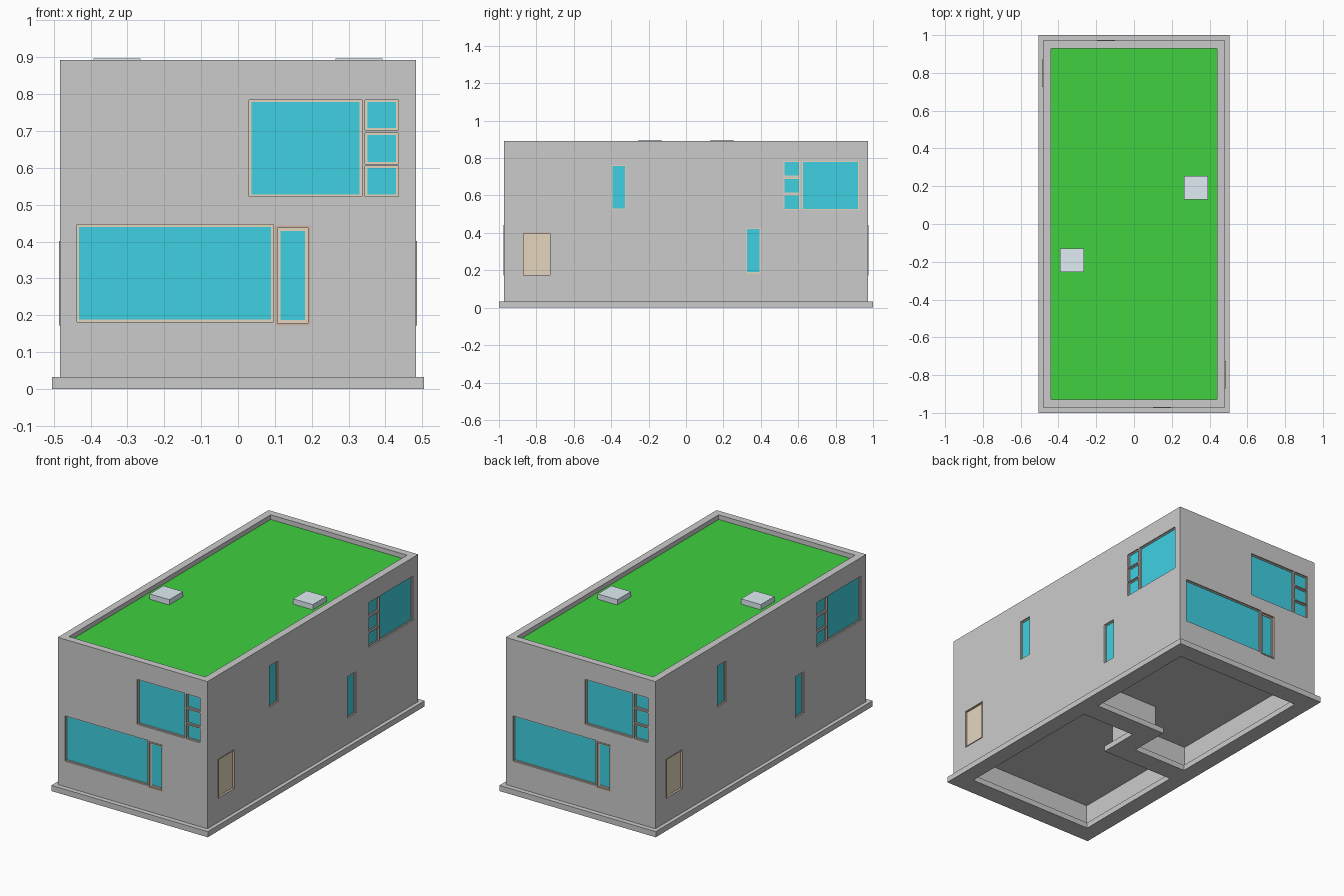
import bpy, bmesh

if "Cube" in bpy.data.objects:
    bpy.data.objects.remove(bpy.data.objects["Cube"])

HX, HY = 0.483, 0.972           # outer wall half sizes
BASE, FLOOR, ROOF, TOP = 0.033, 0.17, 0.865, 0.892
NICHE = 0.02                    # depth of the window recesses


def material(name, rgb):
    m = bpy.data.materials.new(name)
    m.diffuse_color = (*rgb, 1)
    m.use_nodes = True
    m.node_tree.nodes["Principled BSDF"].inputs["Base Color"].default_value = m.diffuse_color
    return m


GLASS = material("glass", (0.05, 0.63, 0.76))
WOOD = material("wood", (0.78, 0.67, 0.52))
TRIM = material("dark_wood", (0.62, 0.47, 0.38))
GRASS = material("grass", (0.05, 0.64, 0.05))
SKY = material("skylight", (0.74, 0.85, 0.9))


def prisms(name, items, mat=None):
    """One object from (outline, z0, z1) prisms."""
    bm = bmesh.new()
    for pts, z0, z1 in items:
        lo = [bm.verts.new((x, y, z0)) for x, y in pts]
        hi = [bm.verts.new((x, y, z1)) for x, y in pts]
        bm.faces.new(lo)
        bm.faces.new(hi)
        for i in range(len(pts)):
            j = (i + 1) % len(pts)
            bm.faces.new((lo[i], lo[j], hi[j], hi[i]))
    bmesh.ops.recalc_face_normals(bm, faces=bm.faces)
    me = bpy.data.meshes.new(name)
    bm.to_mesh(me)
    bm.free()
    if mat:
        me.materials.append(mat)
    ob = bpy.data.objects.new(name, me)
    bpy.context.collection.objects.link(ob)
    return ob


def rect(x0, x1, y0, y1):
    return [(x0, y0), (x1, y0), (x1, y1), (x0, y1)]


def turned(pts):
    return [(-x, -y) for x, y in pts]


def both(items):
    """Add the copy turned half way round: the two homes are identical."""
    return items + [(turned(p), a, b) for p, a, b in items]


def on_wall(side, u0, u1, z0, z1, d0, d1):
    """Box on the front or right wall, d measured outward from its face."""
    if side == "front":
        return rect(u0, u1, -HY - d1, -HY - d0), z0, z1
    return rect(HX + d0, HX + d1, u0, u1), z0, z1


def frame(side, u0, u1, z0, z1, w, d0, d1):
    return [on_wall(side, u0, u0 + w, z0, z1, d0, d1),
            on_wall(side, u1 - w, u1, z0, z1, d0, d1),
            on_wall(side, u0 + w, u1 - w, z0, z0 + w, d0, d1),
            on_wall(side, u0 + w, u1 - w, z1 - w, z1, d0, d1)]


def room(ex, ey, t, z0, z1, c=0.12):
    """L-shaped room outline beside the stepped party wall."""
    return ([(-ex, -ey), (ex, -ey), (ex, c - t), (t, c - t),
             (t, -c - t), (-ex, -c - t)], z0, z1)


def cut(target, cutter):
    cutter.hide_render = True
    cutter.hide_viewport = True
    cutter.display_type = 'WIRE'
    m = target.modifiers.new("openings", 'BOOLEAN')
    m.object, m.operation, m.solver = cutter, 'DIFFERENCE', 'EXACT'


# Openings: (side, u0, u1, z0, z1)
windows = [("front", -0.437, 0.096, 0.182, 0.446)]
for side, big, small in (("front", (0.03, 0.336), (0.345, 0.435)),
                         ("right", (0.62, 0.926), (0.52, 0.61))):
    windows.append((side, *big, 0.522, 0.784))
    windows += [(side, *small, a, b) for a, b in
                ((0.522, 0.605), (0.61, 0.695), (0.702, 0.784))]
windows += [("right", -0.40, -0.32, 0.524, 0.764),
            ("right", 0.32, 0.40, 0.184, 0.426)]
glass_door = ("front", 0.10, 0.197, 0.172, 0.443)
side_door = ("right", -0.872, -0.724, 0.172, 0.402)
openings = windows + [glass_door, side_door]

# Footing plate with two room-shaped holes
footing = prisms("footing", [(rect(-0.505, 0.505, -1, 1), 0, BASE)])
cut(footing, prisms("footing_cutter", both([room(0.41, 0.89, 0.06, -0.1, 0.1)])))

# Walls: roof recess, open undercroft and window recesses cut out
walls = prisms("walls", [(rect(-HX, HX, -HY, HY), BASE, TOP)])
cut(walls, prisms("wall_cutter",
    [(rect(-0.44, 0.44, -0.93, 0.93), ROOF - 0.01, TOP + 0.1)]
    + both([room(0.44, 0.93, 0.03, -0.1, FLOOR)]
           + [on_wall(*o, -NICHE, 0.1) for o in openings])))

# Green roof and skylights
prisms("green_roof", [(rect(-0.44, 0.44, -0.93, 0.93), ROOF - 0.01, ROOF)], GRASS)
prisms("skylights", both([(rect(0.265, 0.392, 0.13, 0.255), ROOF, 0.896)]), SKY)

# Window frames and panes
bars, panes = [], []
for s, a, b, c, d in windows:
    bars += frame(s, a, b, c, d, 0.006, -NICHE, -0.008)
    panes.append(on_wall(s, a + 0.006, b - 0.006, c + 0.006, d - 0.006, -NICHE, -0.012))
prisms("window_frames", both(bars), WOOD)
prisms("window_panes", both(panes), GLASS)

# Front glass door: dark surround, leaf frame, pane
s, a, b, c, d = glass_door
prisms("door_surround", both(frame(s, a, b, c, d, 0.007, -NICHE, 0.003)
                             + frame(*side_door, 0.004, -NICHE, 0.003)), TRIM)
prisms("glass_door_leaf",
       both(frame(s, a + 0.007, b - 0.007, c + 0.007, d - 0.007, 0.008, -NICHE, -0.008)), WOOD)
prisms("glass_door_pane",
       both([on_wall(s, a + 0.015, b - 0.015, c + 0.015, d - 0.015, -NICHE, -0.012)]), GLASS)

# Solid side door
s, a, b, c, d = side_door
prisms("side_door_leaf",
       both([on_wall(s, a + 0.004, b - 0.004, c + 0.004, d - 0.004, -NICHE, -0.01)]), WOOD)
